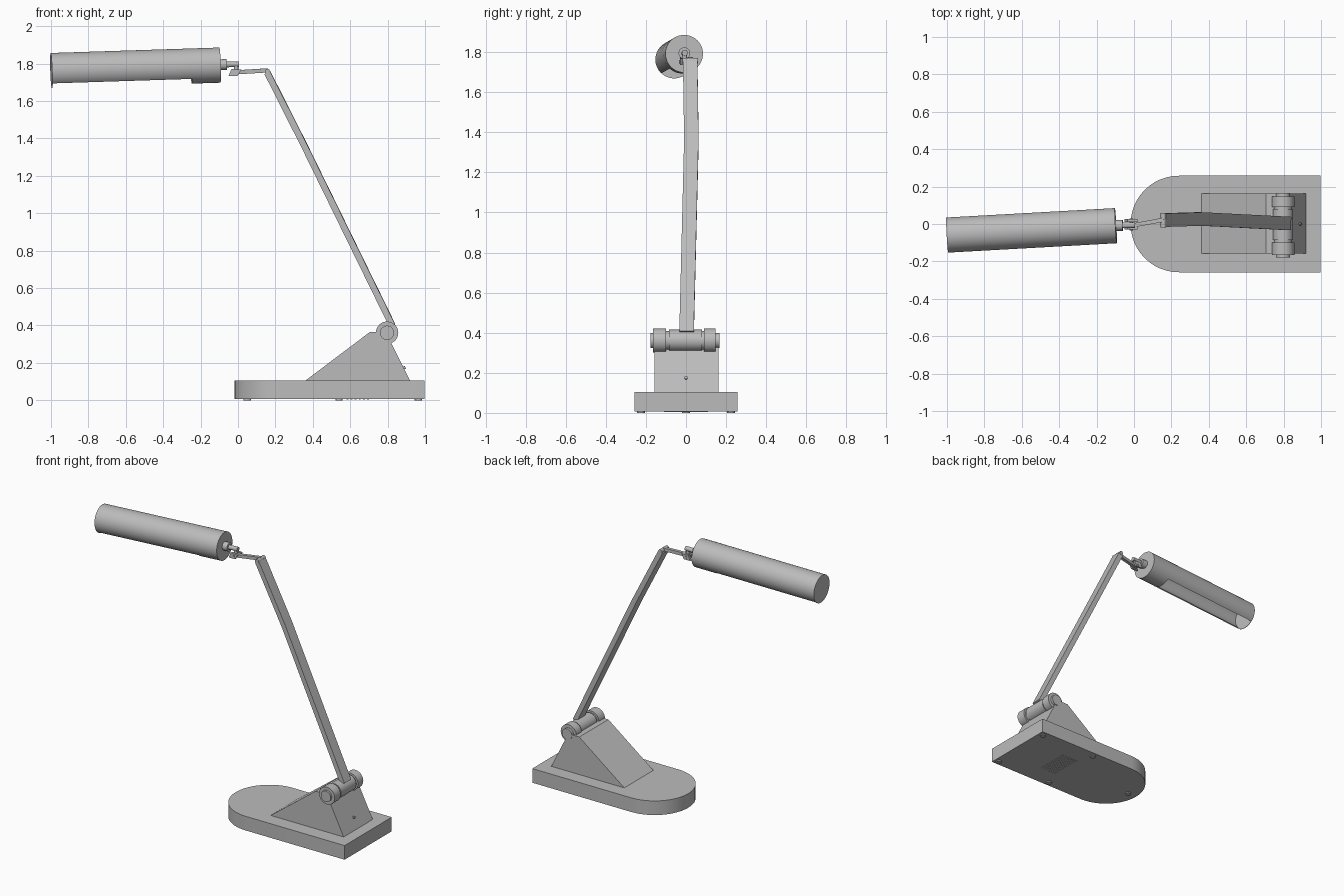
import bpy, bmesh
from math import sin, cos, pi, radians
from mathutils import Vector

cube = bpy.data.objects.get("Cube")
if cube:
    bpy.data.objects.remove(cube)

grey = bpy.data.materials.new("light grey")
grey.use_nodes = True
grey.diffuse_color = (0.5, 0.5, 0.5, 1)
grey.node_tree.nodes["Principled BSDF"].inputs["Base Color"].default_value = (0.5, 0.5, 0.5, 1)


def circle(r, n=32):
    return arc(r, 0, 2 * pi * (n - 1) / n, n)


def arc(r, start, end, n):
    step = (end - start) / (n - 1)
    return [(r * cos(start + i * step), r * sin(start + i * step)) for i in range(n)]


def rect(w, h):
    return [(-w / 2, -h / 2), (w / 2, -h / 2), (w / 2, h / 2), (-w / 2, h / 2)]


def sweep(name, outline, *path, caps=True):
    """Sweep a cross-section (side, up) through the points of a path."""
    pts = [Vector(p) for p in path]
    d = (pts[-1] - pts[0]).normalized()
    u = Vector((0, 0, 1)).cross(d)
    u = u.normalized() if u.length > 0.01 else Vector((1, 0, 0))
    v = d.cross(u)
    bm = bmesh.new()
    rings = [[bm.verts.new(p + u * a + v * b) for a, b in outline] for p in pts]
    n = len(outline)
    for lo, hi in zip(rings, rings[1:]):
        for i in range(n):
            j = (i + 1) % n
            bm.faces.new((lo[i], lo[j], hi[j], hi[i]))
    if caps:
        bm.faces.new(rings[0][::-1])
        bm.faces.new(rings[-1])
    bmesh.ops.recalc_face_normals(bm, faces=bm.faces)
    mesh = bpy.data.meshes.new(name)
    bm.to_mesh(mesh)
    bm.free()
    mesh.materials.append(grey)
    ob = bpy.data.objects.new(name, mesh)
    bpy.context.collection.objects.link(ob)
    bpy.ops.object.select_all(action='DESELECT')
    ob.select_set(True)
    bpy.context.view_layer.objects.active = ob
    bpy.ops.object.shade_smooth_by_angle(angle=radians(30))
    return ob


# Base slab, rounded at one end
R = 0.258
slab = [(x + 0.24, y) for x, y in arc(R, pi / 2, 3 * pi / 2, 25)] + [(0.998, -R), (0.998, R)]
sweep("base", slab, (0, 0, 0.007), (0, 0, 0.105))

# Feet and underside vent slots
for i, (x, y) in enumerate([(0.05, 0), (0.54, 0.225), (0.54, -0.225), (0.965, 0.225), (0.965, -0.225)]):
    sweep(f"foot_{i + 1}", circle(0.02, 16), (x, y, 0), (x, y, 0.008))
for i in range(6):
    x = 0.585 + i * 0.022
    sweep(f"vent_slot_{i + 1}", rect(0.01, 0.22), (x, 0, 0.004), (x, 0, 0.008))

# Wedge bracket
wedge = [(0.36, 0.105), (0.92, 0.105), (0.79, 0.365), (0.705, 0.365)]
sweep("wedge_bracket", wedge, (0, 0.162, 0), (0, -0.157, 0))
sweep("bracket_screw", circle(0.008, 12), (0.88, 0, 0.17), (0.895, 0, 0.177))

# Hinge barrels
HX, HZ = 0.797, 0.361
for name, r, y0, y1 in [("hinge_pin", 0.038, -0.178, 0.166),
                        ("hinge_core", 0.047, -0.12, 0.12),
                        ("hinge_middle", 0.054, -0.085, 0.08),
                        ("hinge_front", 0.06, -0.165, -0.1),
                        ("hinge_back", 0.06, 0.09, 0.148)]:
    sweep(name, circle(r), (HX, y1, HZ), (HX, y0, HZ))

# Arm, slightly bent sideways near the top
sweep("arm", rect(0.072, 0.034), (0.825, 0.003, 0.40), (0.355, 0.027, 1.36), (0.157, 0.021, 1.752))

# Elbow and short link
sweep("elbow_pin", circle(0.014, 16), (0.157, 0.06, 1.758), (0.157, -0.018, 1.758))
sweep("link", rect(0.022, 0.022), (0.16, 0.023, 1.764), (-0.03, -0.012, 1.752))

# Clevis at the lamp end of the link
clevis = [(-0.05, 1.735), (-0.002, 1.735), (0.018, 1.768), (-0.035, 1.772)]
for side, y in [("front", -0.03), ("back", 0.012)]:
    sweep(f"clevis_{side}", clevis, (0, y + 0.014, 0), (0, y, 0))
sweep("clevis_pin", circle(0.009, 12), (-0.015, 0.03, 1.753), (-0.015, -0.035, 1.753))

# Swivel stem between clevis and lamp head
sweep("stem_post", circle(0.012, 16), (-0.01, -0.007, 1.745), (-0.01, -0.007, 1.805))
sweep("stem_rod", circle(0.015, 16), (0.005, -0.006, 1.797), (-0.07, -0.008, 1.795))
sweep("stem_collar", circle(0.029, 24), (-0.06, -0.008, 1.795), (-0.1, -0.008, 1.794))

# Lamp head: solid collar, then a thin shell open underneath, then an end disc
near = Vector((-0.097, -0.009, 1.792))
far = Vector((-0.996, -0.059, 1.763))
split = near.lerp(far, 0.17)
HR = 0.094
sweep("lamp_collar", circle(HR, 48), near, split)
gap = radians(43)
lo, hi = -pi / 2 + gap, 3 * pi / 2 - gap
shell = arc(HR, lo, hi, 40) + arc(HR - 0.006, hi, lo, 40)
sweep("lamp_shade", shell, split, far)
sweep("lamp_end", circle(HR, 48), far, far + (far - near) * 0.003)
